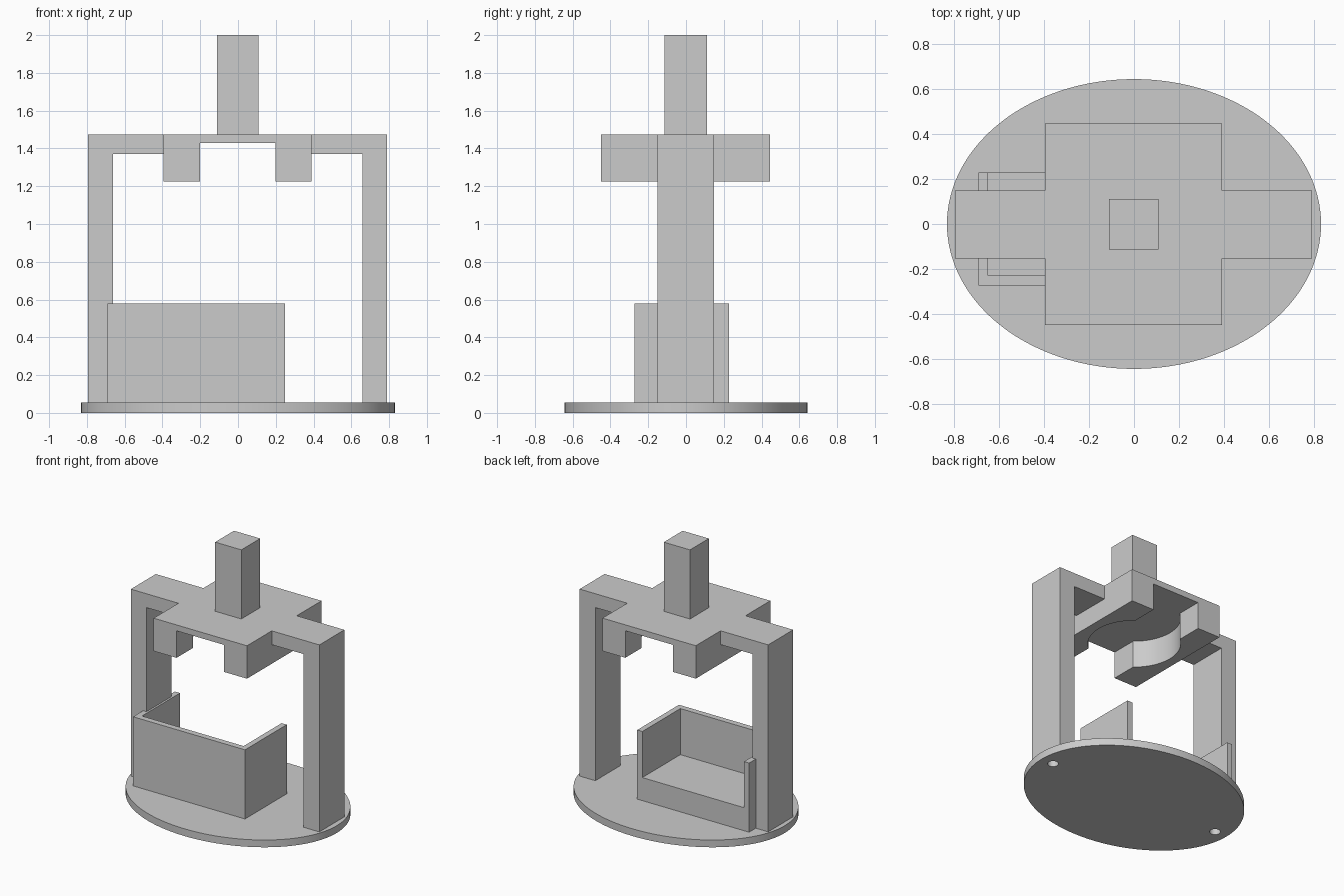
import bpy, bmesh, math

cube = bpy.data.objects.get("Cube")
if cube:
    bpy.data.objects.remove(cube, do_unlink=True)

grey = bpy.data.materials.new("plain grey")
grey.use_nodes = True
grey.diffuse_color = (0.6, 0.6, 0.6, 1)
grey.node_tree.nodes["Principled BSDF"].inputs["Base Color"].default_value = (0.6, 0.6, 0.6, 1)


def prism(name, points, direction):
    """Extrude a closed loop of 3D points along a direction."""
    bm = bmesh.new()
    face = bm.faces.new([bm.verts.new(p) for p in points])
    grown = bmesh.ops.extrude_face_region(bm, geom=[face])["geom"]
    bmesh.ops.translate(bm, vec=direction,
                        verts=[g for g in grown if isinstance(g, bmesh.types.BMVert)])
    bmesh.ops.recalc_face_normals(bm, faces=bm.faces)
    mesh = bpy.data.meshes.new(name)
    bm.to_mesh(mesh)
    bm.free()
    mesh.materials.append(grey)
    ob = bpy.data.objects.new(name, mesh)
    bpy.context.collection.objects.link(ob)
    return ob


def upright(name, plan, z0, z1):
    return prism(name, [(x, y, z0) for x, y in plan], (0, 0, z1 - z0))


def box(name, x0, x1, y0, y1, z0, z1):
    return upright(name, [(x0, y0), (x1, y0), (x1, y1), (x0, y1)], z0, z1)


def arc(rx, ry, start, end, steps, cx=0.0):
    turns = [start + (end - start) * i / steps for i in range(steps + 1)]
    return [(cx + rx * math.cos(a), ry * math.sin(a)) for a in turns]


def cut(ob, cutter):
    mod = ob.modifiers.new("cut", "BOOLEAN")
    mod.operation = "DIFFERENCE"
    mod.solver = "EXACT"
    mod.object = cutter
    bpy.context.view_layer.objects.active = ob
    bpy.ops.object.modifier_apply(modifier=mod.name)
    bpy.data.objects.remove(cutter, do_unlink=True)


def smooth(ob):
    bpy.ops.object.select_all(action="DESELECT")
    ob.select_set(True)
    bpy.context.view_layer.objects.active = ob
    bpy.ops.object.shade_smooth_by_angle(angle=math.radians(30))


def screw_hole(side):
    return upright("screw_hole_cutter",
                   arc(0.038, 0.038, 0, 2 * math.pi, 32, side * 0.728)[:-1], -0.1, 0.2)


OFF = -0.002      # the upper frame sits a hair off centre
DECK = 0.055      # top of the base
TOP = 1.475       # top of the frame

# Oval base with a screw hole under each post
base = upright("oval_base", arc(0.83, 0.643, 0, 2 * math.pi, 128)[:-1], 0, DECK)
for side in (-1, 1):
    cut(base, screw_hole(side))
smooth(base)

# Posts with their arms, one L-shaped piece on each side
for side, name in ((1, "left_post_and_arm"), (-1, "right_post_and_arm")):
    ell = [(0.66, DECK), (0.792, DECK), (0.792, TOP), (0.392, TOP), (0.392, 1.37), (0.66, 1.37)]
    post = prism(name, [(OFF + side * x, OFF - 0.15, z) for x, z in ell], (0, 0.3, 0))
    cut(post, screw_hole(side))
    smooth(post)

# Central block with a through slot widened by a round pocket, open below
block = box("central_block", OFF - 0.392, OFF + 0.392, OFF - 0.447, OFF + 0.447, 1.225, TOP)
half_slot, radius = 0.2, 0.32
lean = math.acos(half_slot / radius)
outline = [(half_slot, -0.6)] + arc(radius, radius, -lean, lean, 28) + [(half_slot, 0.6)]
outline += [(-x, -y) for x, y in outline]
cut(block, upright("slot_cutter", [(x + OFF, y) for x, y in outline], 1.1, 1.43))
smooth(block)

# Square stem on top
box("square_stem", OFF - 0.11, OFF + 0.11, OFF - 0.112, OFF + 0.114, TOP, 2.0)

# Tray with a thick floor, open at the back
tray = box("open_tray", -0.69, 0.25, -0.273, 0.228, DECK, 0.58)
cut(tray, box("tray_cutter", -0.647, 0.207, -0.228, 0.5, 0.23, 0.8))
